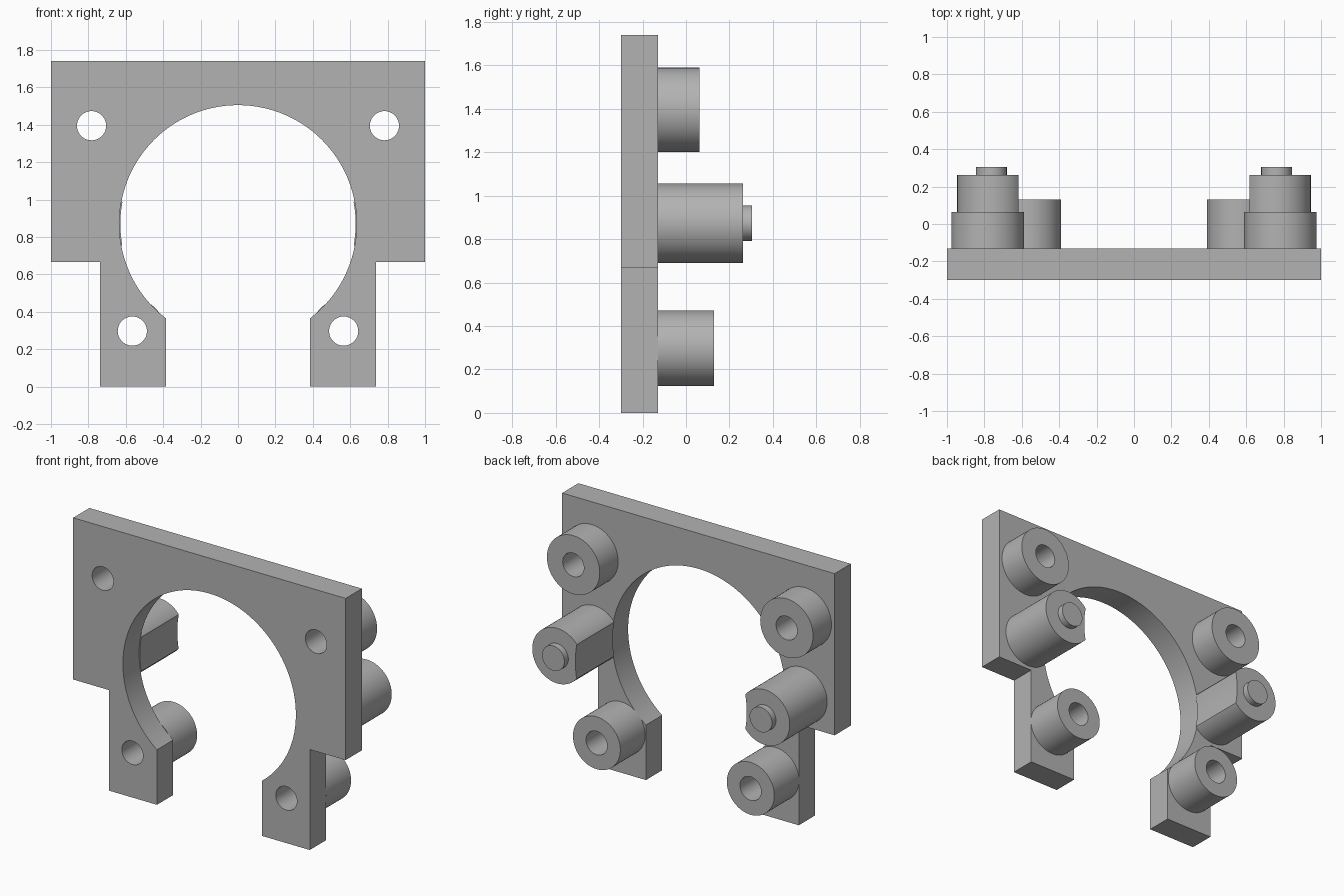
import bpy, bmesh, math
from mathutils import Matrix, Vector

if "Cube" in bpy.data.objects:
    bpy.data.objects.remove(bpy.data.objects["Cube"], do_unlink=True)

grey = bpy.data.materials.new("plain grey")
grey.use_nodes = True
colour = (0.45, 0.45, 0.45, 1)
grey.diffuse_color = colour
grey.node_tree.nodes["Principled BSDF"].inputs["Base Color"].default_value = colour

FRONT, BACK = -0.30, -0.13      # plate faces
CENTRE_Z, BORE = 0.87, 0.635    # large opening


def finish(name, bm):
    bmesh.ops.recalc_face_normals(bm, faces=bm.faces)
    mesh = bpy.data.meshes.new(name)
    bm.to_mesh(mesh)
    bm.free()
    obj = bpy.data.objects.new(name, mesh)
    bpy.context.collection.objects.link(obj)
    mesh.materials.append(grey)
    return obj


def prism(name, outline, y0, y1):
    """Extrude an (x, z) outline from y0 to y1."""
    bm = bmesh.new()
    face = bm.faces.new([bm.verts.new((x, y0, z)) for x, z in outline])
    new = bmesh.ops.extrude_face_region(bm, geom=[face])["geom"]
    verts = [v for v in new if isinstance(v, bmesh.types.BMVert)]
    bmesh.ops.translate(bm, verts=verts, vec=Vector((0, y1 - y0, 0)))
    return finish(name, bm)


def rod(name, x, z, radius, y0, y1, sides=64):
    """Cylinder lying along y."""
    bm = bmesh.new()
    place = Matrix.Translation((x, (y0 + y1) / 2, z)) @ Matrix.Rotation(math.pi / 2, 4, "X")
    bmesh.ops.create_cone(bm, cap_ends=True, segments=sides, radius1=radius,
                          radius2=radius, depth=y1 - y0, matrix=place)
    return finish(name, bm)


def cut(obj, cutter):
    cutter.hide_render = True
    cutter.hide_viewport = True
    cutter.display_type = "WIRE"
    mod = obj.modifiers.new("cut", "BOOLEAN")
    mod.operation, mod.solver, mod.object = "DIFFERENCE", "EXACT", cutter


def smooth(obj):
    bpy.ops.object.select_all(action="DESELECT")
    obj.select_set(True)
    bpy.context.view_layer.objects.active = obj
    bpy.ops.object.convert(target="MESH")
    bpy.ops.object.shade_smooth_by_angle(angle=math.radians(30))


# Plate outline: stepped shoulders, two legs and the open round bore
leg = 0.385
start = -math.acos(leg / BORE)
sweep = math.pi - 2 * start
arc = [(BORE * math.cos(start + sweep * i / 96),
        CENTRE_Z + BORE * math.sin(start + sweep * i / 96)) for i in range(97)]
outer = [(-leg, 0), (-0.737, 0), (-0.737, 0.667), (-1, 0.667), (-1, 1.74),
         (1, 1.74), (1, 0.667), (0.737, 0.667), (0.737, 0), (leg, 0)]
plate = prism("plate", arc + outer, FRONT, BACK)
parts, cutters = [plate], []

bore_cutter = rod("bore_cutter", 0, CENTRE_Z, 0.629, -1, 1, 128)
cutters.append(bore_cutter)

for side, s in (("left", 1), ("right", -1)):
    # Drilled bosses above and below
    for level, x, z, radius, end in (("upper", 0.783, 1.395, 0.194, 0.063),
                                     ("lower", 0.565, 0.297, 0.174, 0.13)):
        boss = rod(f"{level}_boss_{side}", s * x, z, radius, BACK, end)
        drill = rod(f"{level}_drill_{side}", s * x, z, 0.078, -1, 1, 48)
        cut(plate, drill)
        cut(boss, drill)
        parts.append(boss)
        cutters.append(drill)
    # Middle post, scooped by the bore, with a locating pin
    post = rod(f"middle_post_{side}", s * 0.762, 0.873, 0.183, BACK, 0.262)
    cut(post, bore_cutter)
    pin = rod(f"locating_pin_{side}", s * 0.762, 0.873, 0.082, 0.262, 0.304, 48)
    parts += [post, pin]

for part in parts:
    smooth(part)
for cutter in cutters:
    bpy.data.objects.remove(cutter, do_unlink=True)
